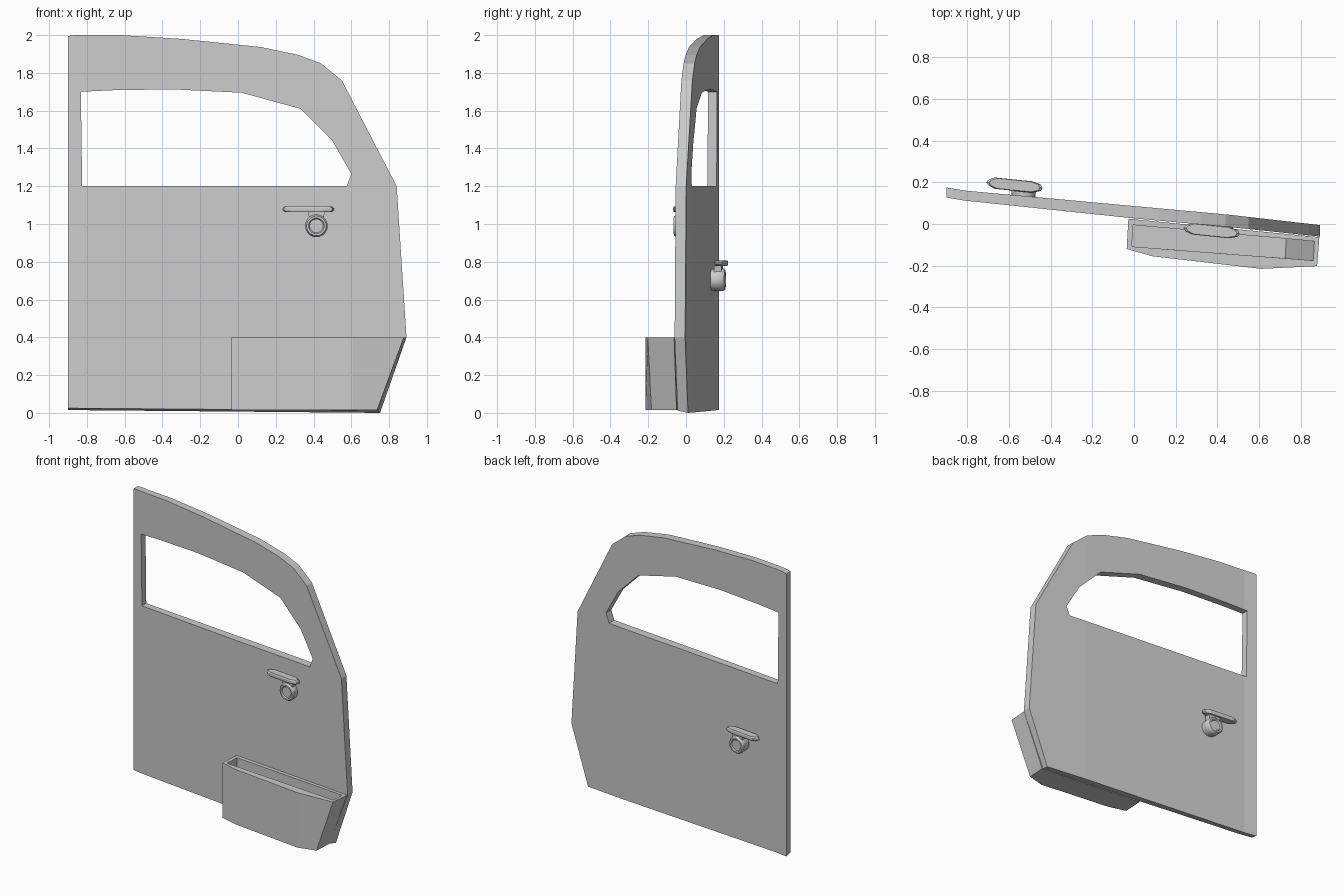
import bpy, bmesh, math

if "Cube" in bpy.data.objects:
    bpy.data.objects.remove(bpy.data.objects["Cube"])


def loft(name, rings):
    """Closed solid through rings of equal point count, capped at both ends."""
    bm = bmesh.new()
    loops = [[bm.verts.new(p) for p in ring] for ring in rings]
    n = len(loops[0])
    for a, b in zip(loops, loops[1:]):
        for i in range(n):
            j = (i + 1) % n
            bm.faces.new((a[i], a[j], b[j], b[i]))
    bm.faces.new(loops[0])
    bm.faces.new(loops[-1])
    bmesh.ops.recalc_face_normals(bm, faces=bm.faces)
    mesh = bpy.data.meshes.new(name)
    bm.to_mesh(mesh)
    bm.free()
    ob = bpy.data.objects.new(name, mesh)
    bpy.context.collection.objects.link(ob)
    return ob


def cut(ob, cutter):
    mod = ob.modifiers.new("cut", 'BOOLEAN')
    mod.operation = 'DIFFERENCE'
    mod.solver = 'EXACT'
    mod.object = cutter
    bpy.context.view_layer.objects.active = ob
    bpy.ops.object.modifier_apply(modifier=mod.name)
    bpy.data.objects.remove(cutter)


def smooth(ob):
    bpy.ops.object.select_all(action='DESELECT')
    ob.select_set(True)
    bpy.context.view_layer.objects.active = ob
    bpy.ops.object.shade_smooth_by_angle(angle=math.radians(35))


# Gentle plan-view bow of the panel: x, front y, back y
BOW = [(-0.9, 0.127, 0.175), (-0.81, 0.112, 0.160), (0.0, 0.027, 0.086),
       (0.45, -0.014, 0.045), (0.9, -0.061, -0.006)]


def bow(x, t):
    """Panel y at x; t = 0 on the front, 1 on the back."""
    x = min(max(x, -0.9), 0.9)
    for a, b in zip(BOW, BOW[1:]):
        if x <= b[0]:
            k = (x - a[0]) / (b[0] - a[0])
            front = a[1] + k * (b[1] - a[1])
            back = a[2] + k * (b[2] - a[2])
            return front + t * (back - front)


# Door panel: flat plate, sliced, window cut, then bowed
top = [(-0.9, 1.995), (-0.87, 2.0), (-0.62, 2.0), (-0.3, 1.98), (0.12, 1.937),
       (0.32, 1.895), (0.44, 1.85), (0.55, 1.76), (0.84, 1.2), (0.892, 0.4)]
front = [(-0.9, 0.025)] + top + [(0.74, 0.012)]
back = [(-0.9, 0.015)] + top + [(0.752, 0.0)]
door = loft("door_panel", [[(x, 0, z) for x, z in front],
                           [(x, 1, z) for x, z in back]])
bm = bmesh.new()
bm.from_mesh(door.data)
for x, _, _ in BOW[1:-1]:
    bmesh.ops.bisect_plane(bm, geom=bm.verts[:] + bm.edges[:] + bm.faces[:],
                           plane_co=(x, 0, 0), plane_no=(1, 0, 0))
bm.to_mesh(door.data)
bm.free()
window = [(-0.825, 1.2), (-0.832, 1.7), (-0.67, 1.708), (-0.35, 1.713), (0.02, 1.695),
          (0.33, 1.61), (0.5, 1.44), (0.6, 1.265), (0.575, 1.2)]
cut(door, loft("window_cutter", [[(x, y, z) for x, z in window] for y in (-0.5, 1.5)]))
for v in door.data.vertices:
    v.co.y = bow(v.co.x, v.co.y)

# Storage pocket, open at the top, right side slanting with the door
rim = [(-0.027, 0.025), (-0.035, -0.12), (0.09, -0.155), (0.61, -0.215),
       (0.878, -0.202), (0.889, -0.063)]
base = rim[:4] + [(0.736, -0.183), (0.745, -0.05)]
pocket = loft("storage_pocket", [[(x, y, 0.015) for x, y in base],
                                 [(x, y, 0.4) for x, y in rim]])
floor = [(-0.005, -0.005), (-0.01, -0.108), (0.725, -0.164), (0.73, -0.07)]
mouth = [(-0.005, -0.005), (-0.01, -0.108), (0.862, -0.175), (0.867, -0.083)]
cut(pocket, loft("pocket_cutter", [[(x, y, 0.04) for x, y in floor],
                                   [(x, y, 0.405) for x, y in mouth]]))


def handle(name, cx, cy, cz, side):
    """Lever handle about its hub; side is -1 for front, +1 for back."""
    def place(x, out, z):
        return (cx + x, cy + side * out - 0.1 * x, cz + z)

    def circle(r, out, n=20):
        return [place(r * math.cos(i * math.tau / n), out, r * math.sin(i * math.tau / n))
                for i in range(n)]

    # round hub with a sunken centre
    hub = loft(name + "_hub", [circle(r, o) for r, o in
                               ((0.056, -0.01), (0.06, 0.03), (0.06, 0.058), (0.052, 0.07),
                                (0.042, 0.07), (0.036, 0.063))])
    smooth(hub)
    # neck joining hub and lever
    loft(name + "_neck", [[place(x, o, z) for x, o in
                           ((-w, 0.015), (w, 0.015), (w, 0.055), (-w, 0.055))]
                          for z, w in ((0.0, 0.045), (0.05, 0.04), (0.08, 0.045))])
    # flat lever with tapered ends
    plan = [(-0.135, 0), (-0.125, 0.014), (-0.095, 0.027), (0.085, 0.027), (0.125, 0.016),
            (0.135, 0), (0.125, -0.016), (0.085, -0.027), (-0.095, -0.027), (-0.125, -0.014)]
    loft(name + "_lever", [[place(x * s - 0.043, o * s + 0.045, 0.088 + z) for x, o in plan]
                           for s, z in ((0.9, -0.015), (1, -0.006), (1, 0.006), (0.9, 0.015))])


handle("inner_handle", 0.415, 0.008, 0.99, -1)
handle("outer_handle", -0.53, 0.137, 0.705, 1)
